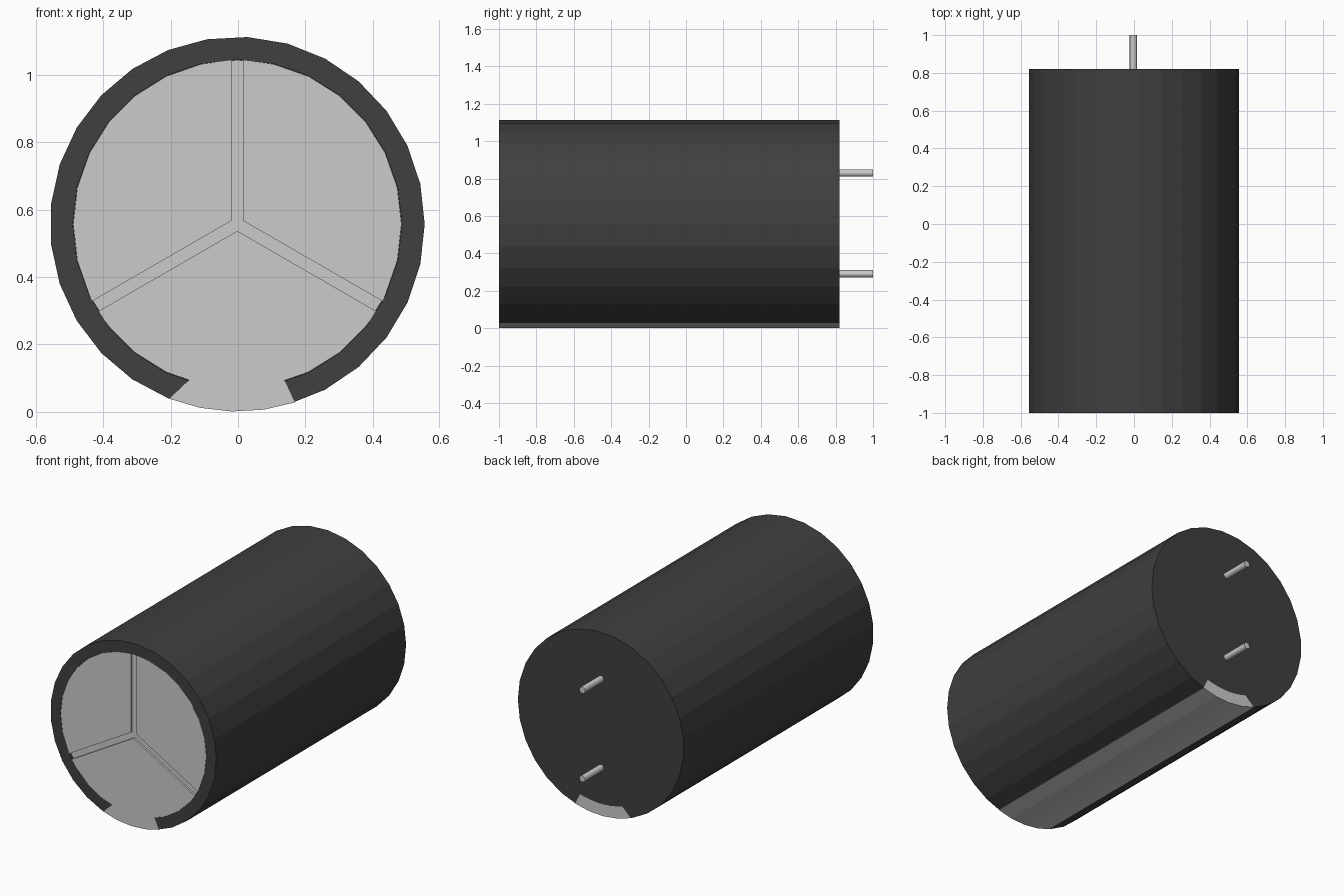
import bpy
import bmesh
from math import radians, degrees, cos, sin, asin

if "Cube" in bpy.data.objects:
    bpy.data.objects.remove(bpy.data.objects["Cube"])

CX, CZ = -0.002, 0.557          # cylinder axis
R_OUT, R_IN = 0.557, 0.489
FRONT, BACK, BORE_END = -1.0, 0.82, 0.75
GROOVE, DEPTH = 0.035, 0.012    # tri-spoke groove width and depth


def prism(name, pts, y0, y1):
    """Extrude a closed (x, z) outline along y."""
    bm = bmesh.new()
    face = bm.faces.new([bm.verts.new((x, y0, z)) for x, z in pts])
    ext = bmesh.ops.extrude_face_region(bm, geom=[face])["geom"]
    moved = [g for g in ext if isinstance(g, bmesh.types.BMVert)]
    bmesh.ops.translate(bm, verts=moved, vec=(0, y1 - y0, 0))
    bmesh.ops.recalc_face_normals(bm, faces=bm.faces)
    mesh = bpy.data.meshes.new(name)
    bm.to_mesh(mesh)
    bm.free()
    obj = bpy.data.objects.new(name, mesh)
    bpy.context.collection.objects.link(obj)
    return obj


def polar(r, deg, cx=CX, cz=CZ):
    return cx + r * cos(radians(deg)), cz + r * sin(radians(deg))


def ring(r, n, cx=CX, cz=CZ):
    return [polar(r, 360 * i / n, cx, cz) for i in range(n)]


def cut(obj, cutter):
    mod = obj.modifiers.new("cut", "BOOLEAN")
    mod.operation = "DIFFERENCE"
    mod.solver = "EXACT"
    mod.object = cutter
    cutter.hide_render = True
    cutter.hide_set(True)


# Bottom strip outline: outer arc, inner arc, slanted sides
outer = [polar(R_OUT, 248.7 + 9.8 * i) for i in range(5)]
inner = [polar(R_IN - 0.004, 286.8 - 4.85 * i) for i in range(8)]
strip_outline = outer + inner
# Cutter reaches beyond the outer surface along the same slanted sides
slot_outline = [(-0.239, -0.025), (0.206, -0.025)] + outer[-1:] + inner + outer[:1]

# Dark housing with a blind bore and a slot along the bottom
housing = prism("housing", ring(R_OUT, 29), FRONT, BACK)
dark = bpy.data.materials.new("dark_housing")
dark.diffuse_color = (0.05, 0.05, 0.05, 1)
dark.use_nodes = True
dark.node_tree.nodes["Principled BSDF"].inputs["Base Color"].default_value = dark.diffuse_color
housing.data.materials.append(dark)
cut(housing, prism("bore_cutter", ring(R_IN, 28), FRONT - 0.1, BORE_END))
cut(housing, prism("slot_cutter", slot_outline, FRONT - 0.1, BACK + 0.1))

# Grey strip filling the slot
prism("bottom_strip", strip_outline, FRONT, BACK)

# Core and three front plates separated by the grooves
prism("core", ring(R_IN - 0.001, 28), FRONT + DEPTH, BORE_END)
r = R_IN - 0.001
edge = degrees(asin(GROOVE / 2 / r))
for k in range(3):
    a0, a1 = 90 + 120 * k + edge, 210 + 120 * k - edge
    arc = [a0] + [360 * i / 28 for i in range(56) if a0 < 360 * i / 28 < a1] + [a1]
    corner = polar(GROOVE / 2 / sin(radians(60)), 150 + 120 * k)
    prism(f"front_plate_{k + 1}", [corner] + [polar(r, a) for a in arc],
          FRONT, FRONT + DEPTH)

# Two terminal pins at the back
for name, z in (("upper_pin", 0.83), ("lower_pin", 0.291)):
    prism(name, ring(0.0195, 16, -0.003, z), BACK - 0.02, 1.0)
